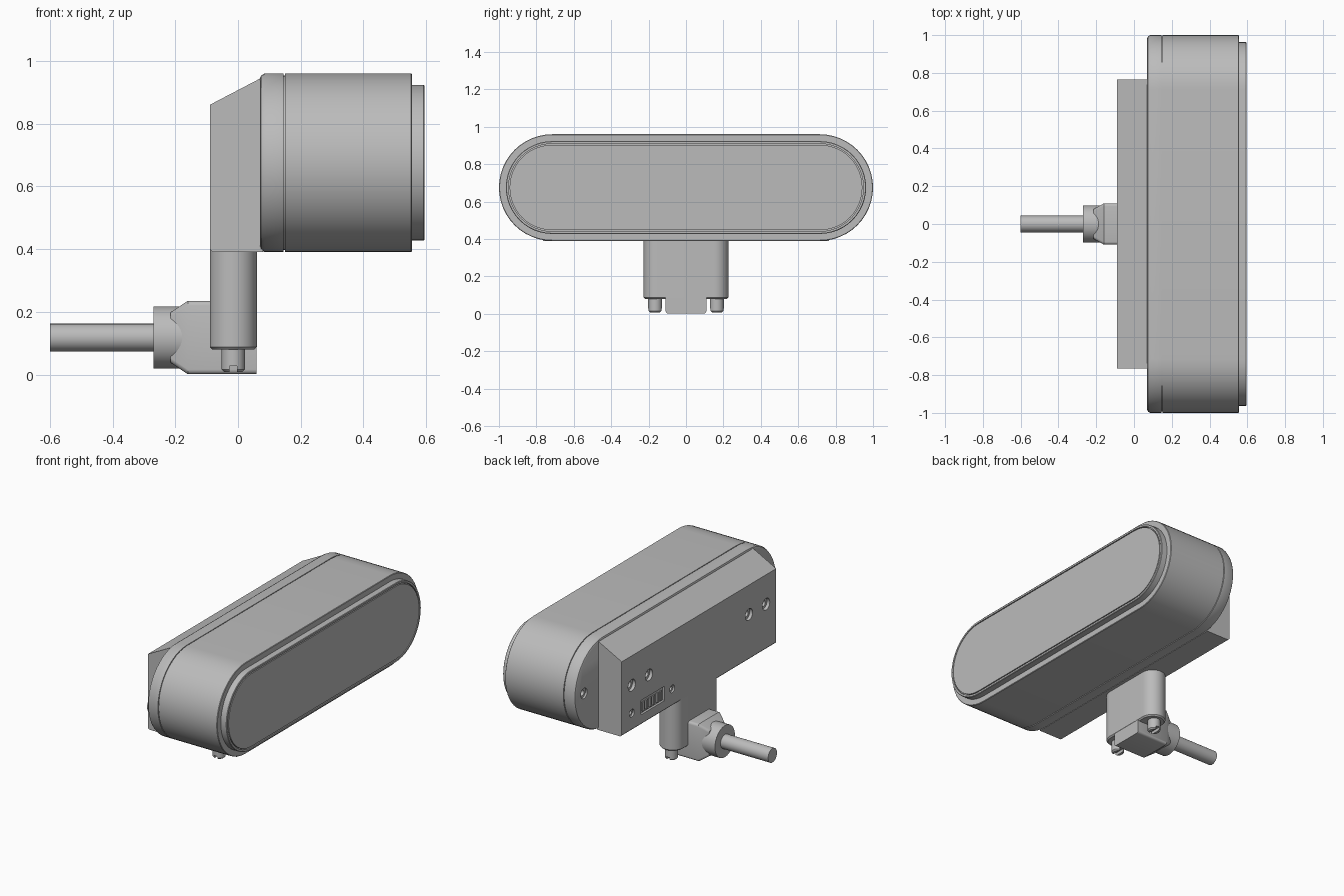
import bpy
import bmesh
from math import sin, cos, pi, radians

cube = bpy.data.objects.get("Cube")
if cube:
    bpy.data.objects.remove(cube, do_unlink=True)

grey = bpy.data.materials.new("neutral grey")
grey.use_nodes = True
COLOUR = (0.5, 0.5, 0.5, 1)
grey.diffuse_color = COLOUR
for node in grey.node_tree.nodes:
    if node.type == 'BSDF_PRINCIPLED':
        node.inputs["Base Color"].default_value = COLOUR


def rounded(cu, cv, hu, hv, r, n=12):
    """Outline of a rounded rectangle; a full radius gives a slot or a circle."""
    pts = []
    corners = [(1, 1), (-1, 1), (-1, -1), (1, -1)]
    for k, (su, sv) in enumerate(corners):
        for i in range(n + 1):
            a = (k + i / n) * pi / 2
            pts.append((cu + su * (hu - r) + r * cos(a), cv + sv * (hv - r) + r * sin(a)))
    return pts


def circle(cu, cv, r, n=8):
    return rounded(cu, cv, r, r, r, n)


def loft(name, axis, rows):
    """Skin a closed solid through outlines placed along an axis."""
    place = {'x': lambda t, u, v: (t, u, v),
             'y': lambda t, u, v: (u, t, v),
             'z': lambda t, u, v: (u, v, t)}[axis]
    bm = bmesh.new()
    rings = [[bm.verts.new(place(t, u, v)) for u, v in outline] for t, outline in rows]
    for a, b in zip(rings, rings[1:]):
        for i in range(len(a)):
            j = (i + 1) % len(a)
            bm.faces.new((a[i], a[j], b[j], b[i]))
    bm.faces.new(rings[0][::-1])
    bm.faces.new(rings[-1])
    bmesh.ops.remove_doubles(bm, verts=bm.verts, dist=1e-5)
    bmesh.ops.recalc_face_normals(bm, faces=bm.faces)
    mesh = bpy.data.meshes.new(name)
    bm.to_mesh(mesh)
    bm.free()
    mesh.materials.append(grey)
    obj = bpy.data.objects.new(name, mesh)
    bpy.context.scene.collection.objects.link(obj)
    shade(mesh)
    return obj


def shade(mesh):
    mesh.shade_smooth()
    mesh.set_sharp_from_angle(angle=radians(30))


def carve(obj, cutters):
    """Subtract the cutters and keep only the finished mesh."""
    for c in cutters:
        c.hide_render = True
        m = obj.modifiers.new("cut", 'BOOLEAN')
        m.operation, m.solver, m.object = 'DIFFERENCE', 'EXACT', c
    deps = bpy.context.evaluated_depsgraph_get()
    mesh = bpy.data.meshes.new_from_object(obj.evaluated_get(deps))
    obj.modifiers.clear()
    obj.data = mesh
    shade(mesh)
    for c in cutters:
        bpy.data.objects.remove(c, do_unlink=True)


def box(name, x, y, z):
    outline = [(y[0], z[0]), (y[1], z[0]), (y[1], z[1]), (y[0], z[1])]
    return loft(name, 'x', [(x[0], outline), (x[1], outline)])


def counterbore(x, y, z, r, depth):
    """Stepped hole cutter entering along +x from the plane at x."""
    wide, narrow = circle(y, z, r), circle(y, z, r * 0.55)
    return loft("hole_cutter", 'x', [(x - 0.01, wide), (x + depth, wide),
                                     (x + depth, narrow), (x + 3 * depth, narrow)])


# Head: slot-shaped shells stacked along x
HEAD_Z, HEAD_R = 0.675, 0.285


def slot(inset):
    r = HEAD_R - inset
    return rounded(0, HEAD_Z, 1 - inset, r, r)


def shell(name, rows):
    return loft(name, 'x', [(x, slot(inset)) for x, inset in rows])


back_cover = shell("back_cover", [(0.07, 0.015), (0.074, 0.006), (0.085, 0), (0.145, 0)])
shell("seam_gasket", [(0.14, 0.007), (0.155, 0.007)])
shell("main_housing", [(0.15, 0), (0.552, 0), (0.555, 0.003)])
shell("front_bezel", [(0.55, 0.037), (0.592, 0.037), (0.595, 0.04), (0.595, 0.051),
                      (0.58, 0.051)])
shell("front_window", [(0.57, 0.057), (0.595, 0.057)])
carve(back_cover, [counterbore(0.07, s * 0.91, HEAD_Z, 0.032, 0.012) for s in (-1, 1)])

# Rear mounting block with sloping top
profile = [(-0.09, 0.4), (-0.08, 0.39), (0.08, 0.39), (0.08, 0.949), (-0.09, 0.86)]
block = loft("rear_block", 'y', [(-0.765, profile), (0.765, profile)])
cutters = [counterbore(-0.09, s * y, HEAD_Z, 0.036, 0.02)
           for s in (-1, 1) for y in (0.495, 0.665)]
cutters += [counterbore(-0.09, y, 0.5, 0.024, 0.012) for y in (0.265, 0.665)]
cutters.append(box("panel_cutter", (-0.1, -0.076), (0.34, 0.575), (0.455, 0.545)))
carve(block, cutters)

# Ribs inside the rear recess
for i in range(6):
    y = 0.37 + i * 0.035
    box("recess_rib", (-0.08, -0.088), (y - 0.009, y + 0.009), (0.468, 0.525))

# Stem under the head
loft("stem", 'z', [(z, rounded(-0.015, 0, 0.075 - d, 0.227 - d, 0.075 - d))
                   for z, d in ((0.08, 0.008), (0.088, 0), (0.4, 0))])

# Slotted screws on the stem
for s in (-1, 1):
    y = s * 0.165
    screw = loft("stem_screw", 'z', [(z, circle(-0.015, y, r)) for z, r in
                                     ((0.008, 0.029), (0.016, 0.037), (0.1, 0.037))])
    carve(screw, [box("slot_cutter", (-0.027, -0.003), (y - 0.05, y + 0.05), (0, 0.027))])

# Cable connector: tapered body, round collar and cable
CABLE_Z = 0.118
loft("connector_body", 'x', [(x, rounded(0, CABLE_Z, hy, hz, 0.015, 4)) for x, hy, hz in
                             ((-0.215, 0.078, 0.08), (-0.16, 0.109, 0.117), (0.059, 0.109, 0.117))])
loft("cable_collar", 'x', [(x, circle(0, CABLE_Z, 0.099, 12)) for x in (-0.27, -0.1)])
loft("cable", 'x', [(x, circle(0, CABLE_Z, 0.044)) for x in (-0.6, -0.25)])
